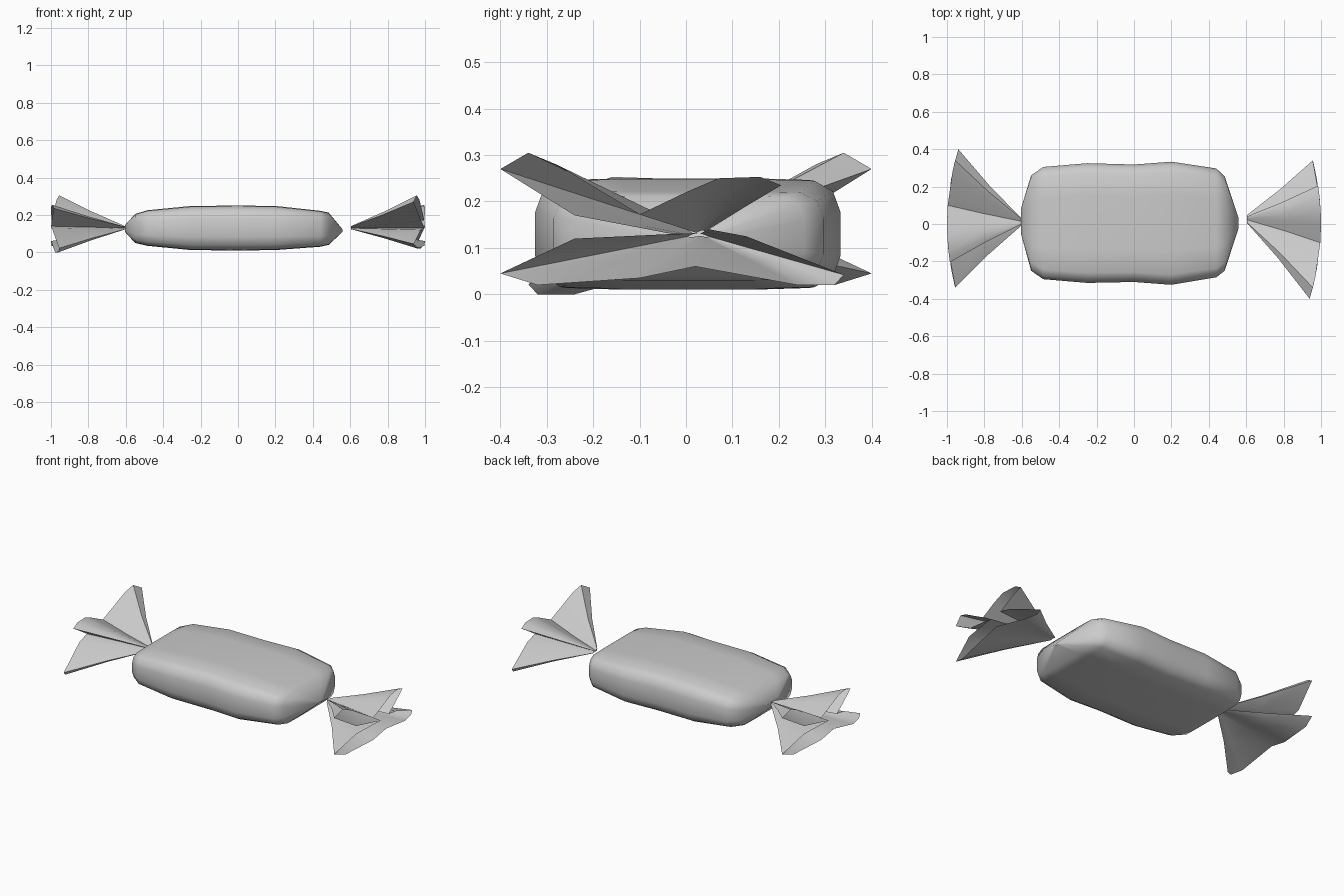
import bpy, math
from mathutils import Vector

if "Cube" in bpy.data.objects:
    bpy.data.objects.remove(bpy.data.objects["Cube"])


def make(name, verts, faces, angle):
    me = bpy.data.meshes.new(name)
    me.from_pydata(verts, [], faces)
    me.update()
    ob = bpy.data.objects.new(name, me)
    bpy.context.collection.objects.link(ob)
    bpy.ops.object.select_all(action='DESELECT')
    ob.select_set(True)
    bpy.context.view_layer.objects.active = ob
    bpy.ops.object.mode_set(mode='EDIT')
    bpy.ops.mesh.select_all(action='SELECT')
    bpy.ops.mesh.normals_make_consistent(inside=False)
    bpy.ops.object.mode_set(mode='OBJECT')
    bpy.ops.object.shade_smooth_by_angle(angle=math.radians(angle))
    return ob


def loft(rings):
    n = len(rings[0])
    verts = [p for r in rings for p in r]
    faces = [(i * n + j, i * n + (j + 1) % n, (i + 1) * n + (j + 1) % n, (i + 1) * n + j)
             for i in range(len(rings) - 1) for j in range(n)]
    return verts, faces


# Wrapped body: soft box section lofted along x
# x, y min, y max, z min, z max
stations = [
    (-0.605, -0.05, 0.08, 0.11, 0.145),
    (-0.55, -0.25, 0.26, 0.05, 0.205),
    (-0.485, -0.295, 0.305, 0.035, 0.225),
    (-0.25, -0.315, 0.325, 0.012, 0.248),
    (0.0, -0.31, 0.318, 0.01, 0.25),
    (0.2, -0.325, 0.333, 0.012, 0.248),
    (0.44, -0.285, 0.297, 0.03, 0.222),
    (0.485, -0.25, 0.255, 0.04, 0.212),
    (0.56, -0.02, 0.03, 0.11, 0.122),
]
quarter = [(1, 0.4), (0.95, 0.78), (0.83, 0.97), (0.45, 1)]
section = (quarter + [(-a, b) for a, b in quarter[::-1]]
           + [(-a, -b) for a, b in quarter] + [(a, -b) for a, b in quarter[::-1]])
rings = [[((x), (y0 + y1) / 2 + a * (y1 - y0) / 2, (z0 + z1) / 2 + b * (z1 - z0) / 2)
          for a, b in section] for x, y0, y1, z0, z1 in stations]
verts, faces = loft(rings)
n = len(section)
faces += [tuple(range(n)), tuple(range(len(verts) - n, len(verts)))]
make("candy_body", verts, faces, 45)

# Twisted wrapper tails: pleated open cones, rim as (y, z)
rim = [
    (-0.40, 0.27), (-0.34, 0.305), (-0.28, 0.28), (-0.10, 0.172), (0.0, 0.22),
    (0.07, 0.25), (0.16, 0.253), (0.205, 0.235), (0.13, 0.19), (0.05, 0.14),
    (0.13, 0.125), (0.34, 0.042), (0.32, 0.02), (0.24, 0.02), (0.02, 0.06),
    (-0.10, 0.035), (-0.32, 0.02), (-0.40, 0.045), (-0.24, 0.12), (-0.03, 0.13),
    (-0.24, 0.17),
]


def tail(name, side, neck_y, drop):
    neck = Vector((0.605, neck_y, 0.13))
    outer = [Vector((1.0 - 0.38 * y * y, y, z - (drop if y > 0.2 and z < 0.1 else 0)))
             for y, z in rim]
    rings = []
    for t in (0.06, 0.5, 1.0):
        ring = []
        for p in outer:
            q = neck.lerp(p, t)
            if t < 0.1:
                q.x = neck.x
            ring.append((side * q.x, side * q.y, q.z))
        rings.append(ring)
    make(name, *loft(rings), 50)


tail("wrapper_tail_right", 1, 0.03, 0.0)
tail("wrapper_tail_left", -1, -0.01, 0.02)
